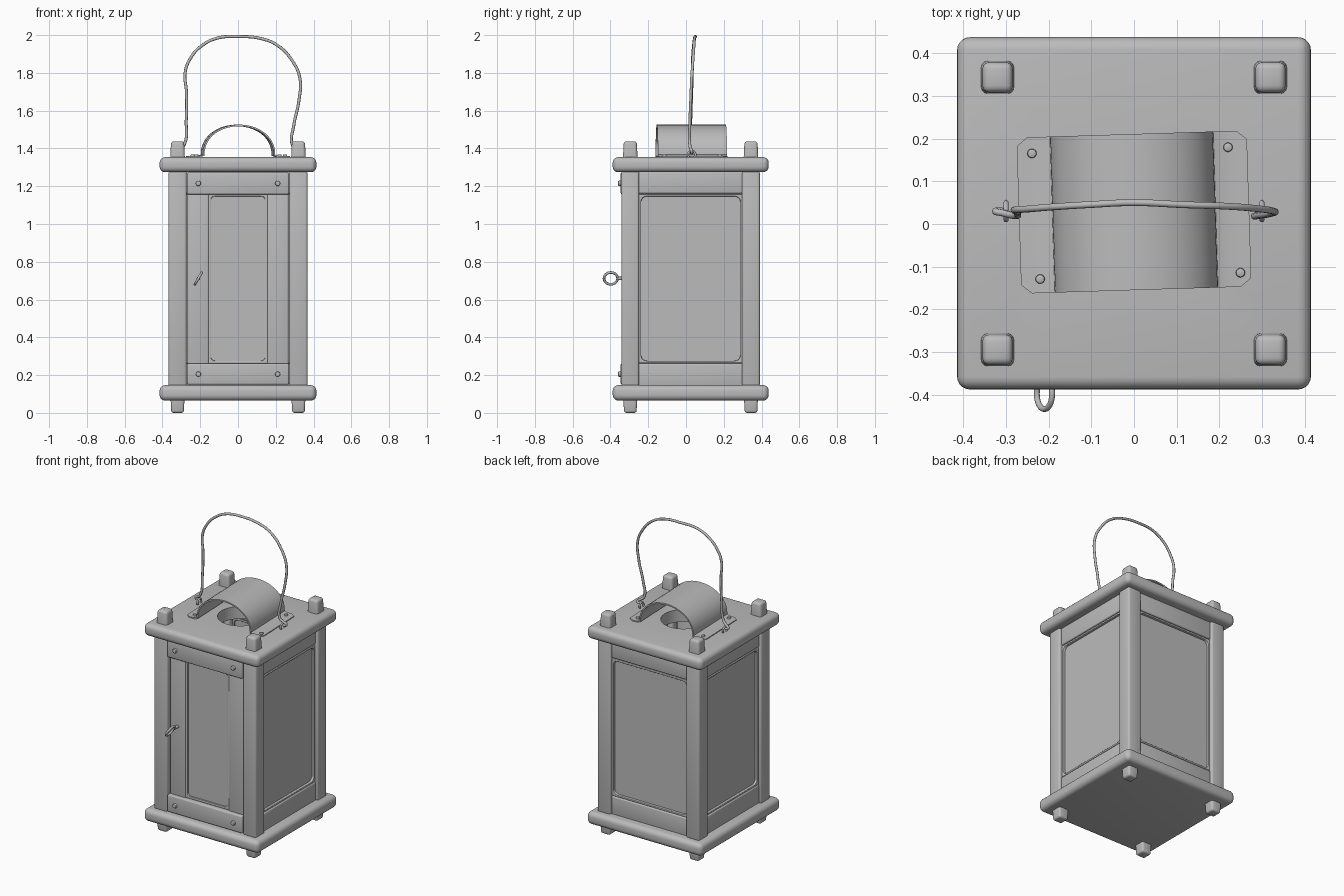
import bpy, bmesh, math
from mathutils import Matrix, Vector

if "Cube" in bpy.data.objects:
    bpy.data.objects.remove(bpy.data.objects["Cube"])

CY = 0.025                     # centre of the body in y
grey = bpy.data.materials.new("plain grey")
grey.diffuse_color = (0.5, 0.5, 0.5, 1)
grey.use_nodes = True
grey.node_tree.nodes["Principled BSDF"].inputs["Base Color"].default_value = grey.diffuse_color


def finish(ob, name, bevel=0, segs=3):
    """Name, colour, bevel and shade the object."""
    ob.name = name
    ob.data.materials.clear()
    ob.data.materials.append(grey)
    bpy.ops.object.select_all(action='DESELECT')
    ob.select_set(True)
    bpy.context.view_layer.objects.active = ob
    if bevel:
        m = ob.modifiers.new("bevel", 'BEVEL')
        m.width, m.segments = bevel, segs
        m.limit_method = 'ANGLE'
        bpy.ops.object.modifier_apply(modifier=m.name)
    bpy.ops.object.shade_smooth_by_angle(angle=math.radians(40))
    return ob


def from_bmesh(bm, name, bevel=0, segs=3):
    bmesh.ops.recalc_face_normals(bm, faces=bm.faces)
    me = bpy.data.meshes.new(name)
    bm.to_mesh(me)
    bm.free()
    ob = bpy.data.objects.new(name, me)
    bpy.context.collection.objects.link(ob)
    return finish(ob, name, bevel, segs)


def box(name, x, y, z, bevel=0.008, segs=3, top=1.0):
    """Box from ranges; top scales the upper end for a taper."""
    bm = bmesh.new()
    bmesh.ops.create_cube(bm, size=1)
    for v in bm.verts:
        k = top if v.co.z > 0 else 1
        v.co = ((x[0] + x[1]) / 2 + v.co.x * k * (x[1] - x[0]),
                (y[0] + y[1]) / 2 + v.co.y * k * (y[1] - y[0]),
                z[1] if v.co.z > 0 else z[0])
    return from_bmesh(bm, name, bevel, segs)


def rounded_rect(w, h, r, n=6):
    pts = []
    for i, (sx, sy) in enumerate([(1, 1), (-1, 1), (-1, -1), (1, -1)]):
        for k in range(n + 1):
            a = math.pi / 2 * (i + k / n)
            pts.append((sx * (w / 2 - r) + r * math.cos(a),
                        sy * (h / 2 - r) + r * math.sin(a)))
    return pts


def frame(name, outer, inner, r, depth, mat):
    """Flat frame with a rounded opening, with its front on local +z."""
    bm = bmesh.new()
    loops = []
    for (w, h), rad, z in [(outer, 0.002, 0), (inner, r, 0),
                           (inner, r, -depth), (outer, 0.002, -depth)]:
        loops.append([bm.verts.new((px, py, z)) for px, py in rounded_rect(w, h, rad)])
    for a, b in zip(loops, loops[1:] + loops[:1]):
        for i in range(len(a)):
            j = (i + 1) % len(a)
            bm.faces.new((a[i], a[j], b[j], b[i]))
    bm.transform(mat)
    return from_bmesh(bm, name, 0.005, 2)


def wire(name, pts, radius):
    cu = bpy.data.curves.new(name, 'CURVE')
    cu.dimensions = '3D'
    cu.bevel_depth, cu.bevel_resolution, cu.use_fill_caps = radius, 3, True
    sp = cu.splines.new('BEZIER')
    sp.bezier_points.add(len(pts) - 1)
    for p, co in zip(sp.bezier_points, pts):
        p.co = co
        p.handle_left_type = p.handle_right_type = 'AUTO'
    ob = bpy.data.objects.new(name, cu)
    bpy.context.collection.objects.link(ob)
    bpy.ops.object.select_all(action='DESELECT')
    ob.select_set(True)
    bpy.context.view_layer.objects.active = ob
    bpy.ops.object.convert(target='MESH')
    return finish(bpy.context.object, name)


def ring(name, loc, rot, major, minor):
    bpy.ops.mesh.primitive_torus_add(location=loc, rotation=rot, major_radius=major,
                                     minor_radius=minor, major_segments=32, minor_segments=10)
    return finish(bpy.context.object, name)


def peg(name, loc, rot, r, depth):
    bpy.ops.mesh.primitive_cylinder_add(vertices=16, radius=r, depth=depth,
                                        location=loc, rotation=rot)
    return finish(bpy.context.object, name, r * 0.4, 2)


# Base and roof boards, the roof with a round smoke hole
box("base_board", (-.415, .415), (CY - .413, CY + .413), (.065, .147), .03, 5)
roof = box("roof_board", (-.415, .415), (CY - .413, CY + .413), (1.274, 1.354), .03, 5)
bpy.ops.mesh.primitive_cylinder_add(vertices=48, radius=.135, depth=.4, location=(0, CY, 1.31))
cutter = bpy.context.object
cutter.hide_render = True
m = roof.modifiers.new("hole", 'BOOLEAN')
m.operation, m.solver, m.object = 'DIFFERENCE', 'EXACT', cutter
bpy.context.view_layer.objects.active = roof
bpy.ops.object.modifier_apply(modifier=m.name)
bpy.data.objects.remove(cutter)
finish(roof, "roof_board")

# Corner posts with tenons above the roof and feet below the base
for sx, side in ((-1, "left"), (1, "right")):
    for y, end in ((-.295, "front"), (.344, "back")):
        x = sx * .32
        tag = f"{end}_{side}"
        box("post_" + tag, (x - .048, x + .048), (y - .047, y + .047), (.14, 1.28), .012)
        box("tenon_" + tag, (x - .041, x + .041), (y - .041, y + .041), (1.30, 1.438), .015, 3, .84)
        box("foot_" + tag, (x - .033, x + .033), (y - .033, y + .033), (0, .10), .012, 3, 1.15)

# Glazed sides and back: rails, rounded frame and pane
RX, RY = (math.pi / 2, 0, 0), math.pi / 2
zc = .711
for sx, side in ((-1, "left"), (1, "right")):
    xs = sorted((sx * .30, sx * .352))
    box(side + "_bottom_rail", xs, (-.255, .305), (.14, .262))
    box(side + "_top_rail", xs, (-.255, .305), (1.162, 1.28))
    turn = Matrix.Translation((sx * .348, CY, zc)) @ Matrix.Rotation(sx * RY, 4, 'Z') \
        @ Matrix.Rotation(RY, 4, 'X')
    frame(side + "_frame", (.56, .895), (.525, .87), .03, .04, turn)
    box(side + "_pane", sorted((sx * .318, sx * .332)), (-.26, .31), (.262, 1.162), 0)
box("back_bottom_rail", (-.28, .28), (.324, .376), (.14, .262))
box("back_top_rail", (-.28, .28), (.324, .376), (1.162, 1.28))
turn = Matrix.Translation((0, .372, zc)) @ Matrix.Rotation(math.pi, 4, 'Z') \
    @ Matrix.Rotation(RY, 4, 'X')
frame("back_frame", (.56, .895), (.525, .87), .03, .04, turn)
box("back_pane", (-.28, .28), (.342, .356), (.262, 1.162), 0)

# Front door: stiles behind the rails, frame, pane and pegs
for sx, side in ((-1, "left"), (1, "right")):
    box("door_stile_" + side, sorted((sx * .155, sx * .267)), (-.322, -.285), (.15, 1.27))
    for z, end in ((.205, "bottom"), (1.215, "top")):
        peg(f"door_peg_{end}_{side}", (sx * .21, -.345, z), RX, .014, .03)
box("door_bottom_rail", (-.27, .27), (-.346, -.29), (.15, .262))
box("door_top_rail", (-.27, .27), (-.346, -.29), (1.157, 1.272))
frame("door_frame", (.315, .90), (.285, .87), .02, .03,
      Matrix.Translation((0, -.318, zc)) @ Matrix.Rotation(RY, 4, 'X'))
box("door_pane", (-.16, .16), (-.308, -.296), (.262, 1.16), 0)

# Pull ring on the door
ring("door_pull_ring", (-.21, -.398, .712), (0, math.radians(120), 0), .036, .007)
peg("door_pull_pin", (-.21, -.338, .712), RX, .009, .05)

# Bent metal smoke cover with rounded tabs, swept from a profile
prof = [(-.27, 1.355), (-.245, 1.355), (-.21, 1.356)]
for i in range(21):
    a = math.pi * (1 - i / 20)
    prof.append((.188 * math.cos(a), 1.364 + .158 * math.sin(a) ** .9))
prof += [(-x, z) for x, z in reversed(prof[:3])]
bm = bmesh.new()
rows = []
for i, (x, z) in enumerate(prof):
    h = .163 if i in (0, len(prof) - 1) else .183
    rows.append([bm.verts.new((x, s * h, z)) for s in (-1, 1)])
for a, b in zip(rows, rows[1:]):
    bm.faces.new((a[0], b[0], b[1], a[1]))
tilt = Matrix.Translation((0, .028, 0)) @ Matrix.Rotation(math.radians(1.8), 4, 'Z')
bm.transform(tilt)
cover = from_bmesh(bm, "smoke_cover")
m = cover.modifiers.new("thickness", 'SOLIDIFY')
m.thickness, m.offset = .009, 0
bpy.ops.object.modifier_apply(modifier=m.name)
finish(cover, "smoke_cover")
for i, (x, y) in enumerate([(-.235, .145), (.225, .145), (-.225, -.15), (.245, -.15)]):
    peg(f"cover_nail_{i + 1}", tilt @ Vector((x, y, 1.361)), (0, 0, 0), .011, .016)

# Wire handle with hooked ends through two eyelets
path = [(-.305, .03, 1.375), (-.325, .03, 1.385), (-.305, .025, 1.40), (-.285, .02, 1.42),
        (-.274, .025, 1.55), (-.273, .03, 1.70), (-.28, .033, 1.80), (-.25, .035, 1.88),
        (-.19, .04, 1.945), (-.11, .045, 1.984), (0, .05, 1.992), (.12, .045, 1.982),
        (.21, .042, 1.945), (.29, .036, 1.86), (.328, .03, 1.77), (.322, .025, 1.65),
        (.295, .02, 1.52), (.288, .02, 1.42), (.31, .025, 1.40), (.328, .03, 1.385),
        (.305, .03, 1.375)]
wire("wire_handle", path, .008)
for sx, side in ((-1, "left"), (1, "right")):
    ring("handle_eyelet_" + side, (sx * .30, .03, 1.366), (0, RY, 0), .02, .006)
